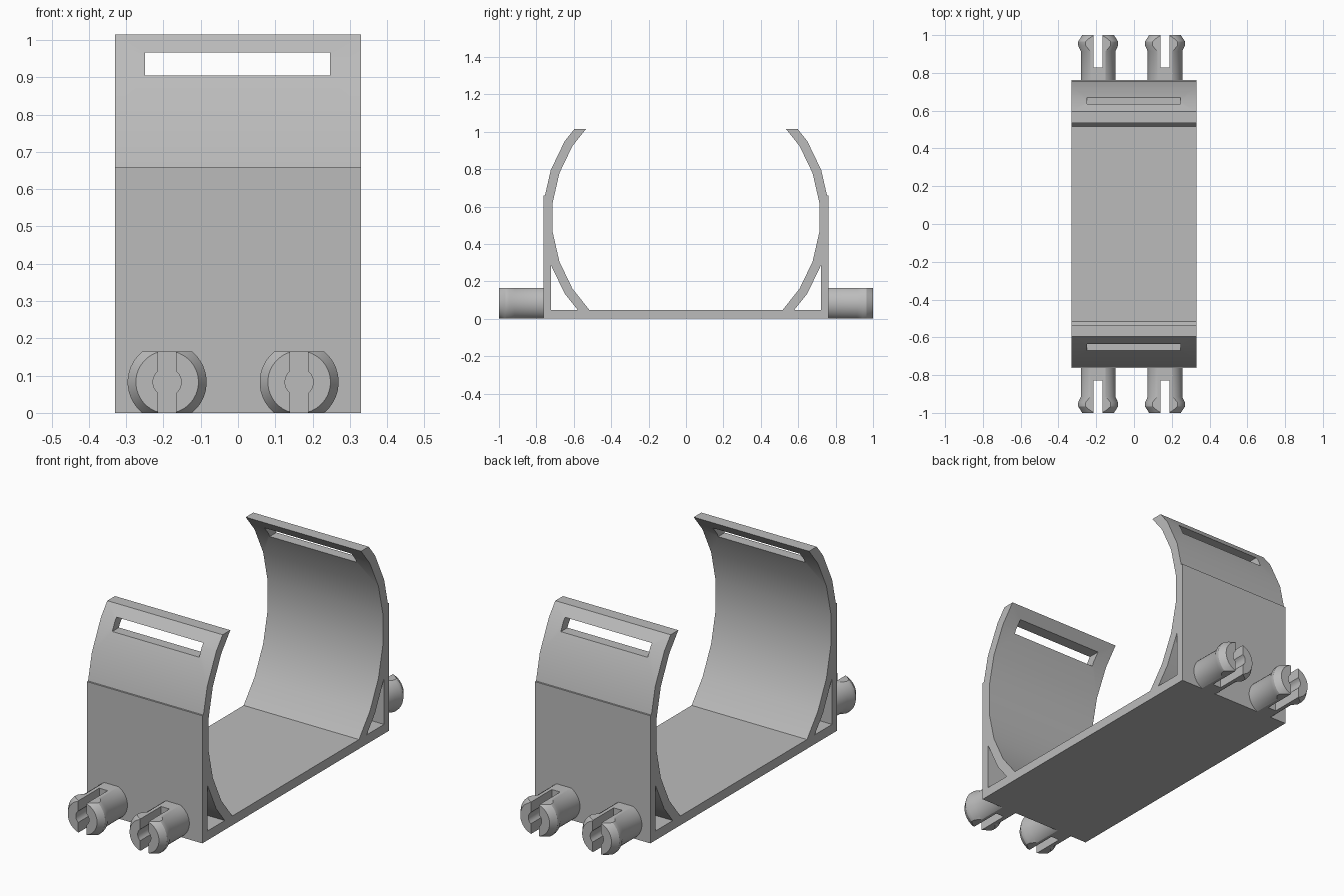
import bpy, bmesh, math

if "Cube" in bpy.data.objects:
    bpy.data.objects.remove(bpy.data.objects["Cube"])

grey = bpy.data.materials.new("plain grey")
grey.use_nodes = True
COLOUR = (0.5, 0.5, 0.5, 1)
grey.diffuse_color = COLOUR
grey.node_tree.nodes["Principled BSDF"].inputs["Base Color"].default_value = COLOUR

HALF_WIDTH, FLOOR, TOP = 0.33, 0.048, 1.015
WALL_OUT, WALL_IN, WALL_TOP = 0.763, 0.722, 0.66
INNER, OUTER, CENTRE_Z = 0.717, 0.766, 0.542
PEG_Z = 0.0825


def add_object(name, bm):
    bmesh.ops.recalc_face_normals(bm, faces=bm.faces[:])
    mesh = bpy.data.meshes.new(name)
    bm.to_mesh(mesh)
    bm.free()
    mesh.materials.append(grey)
    obj = bpy.data.objects.new(name, mesh)
    bpy.context.collection.objects.link(obj)
    return obj


def prism(name, outline, half_width):
    """Extrude a (y, z) outline along x."""
    bm = bmesh.new()
    face = bm.faces.new([bm.verts.new((-half_width, y, z)) for y, z in outline])
    grown = bmesh.ops.extrude_face_region(bm, geom=[face])["geom"]
    moved = [v for v in grown if isinstance(v, bmesh.types.BMVert)]
    bmesh.ops.translate(bm, verts=moved, vec=(2 * half_width, 0, 0))
    return add_object(name, bm)


def box(name, x, y, z):
    obj = prism(name, [(y[0], z[0]), (y[1], z[0]), (y[1], z[1]), (y[0], z[1])],
                (x[1] - x[0]) / 2)
    for v in obj.data.vertices:
        v.co.x += (x[0] + x[1]) / 2
    return obj


def lathe(name, x, profile, sides=40):
    """Closed turned solid along y from (y, radius) pairs."""
    bm = bmesh.new()
    rings = []
    for y, r in profile:
        angles = [math.tau * (i + 0.5) / sides for i in range(sides)]
        rings.append([bm.verts.new((x + r * math.cos(a), y, PEG_Z + r * math.sin(a)))
                      for a in angles])
    for a, b in zip(rings, rings[1:]):
        for i in range(sides):
            j = (i + 1) % sides
            bm.faces.new((a[i], a[j], b[j], b[i]))
    bm.faces.new(rings[0])
    bm.faces.new(rings[-1])
    return add_object(name, bm)


def boolean(obj, cutter, operation="DIFFERENCE"):
    cutter.hide_render = True
    mod = obj.modifiers.new("cut", "BOOLEAN")
    mod.operation, mod.solver, mod.object = operation, "EXACT", cutter
    bpy.context.view_layer.objects.active = obj
    bpy.ops.object.modifier_apply(modifier=mod.name)
    bpy.data.objects.remove(cutter)


def smooth(obj):
    bpy.ops.object.select_all(action="DESELECT")
    obj.select_set(True)
    bpy.context.view_layer.objects.active = obj
    bpy.ops.object.shade_smooth_by_angle(angle=math.radians(25))


def arc(radius, low, high):
    """Faceted arc as (y, z) points, clipped between two heights."""
    step = math.tau / 28
    pts = [(radius * math.cos(step * (k + 0.5)), CENTRE_Z + radius * math.sin(step * (k + 0.5)))
           for k in range(-5, 5)]

    def at(z):
        for (y0, z0), (y1, z1) in zip(pts, pts[1:]):
            if z0 <= z <= z1:
                return (y0 + (y1 - y0) * (z - z0) / (z1 - z0), z)

    return [at(low)] + [p for p in pts if low + 0.004 < p[1] < high - 0.004] + [at(high)]


# Cradle: floor, upright walls and curved arms in one section
half = [(WALL_OUT, 0), (WALL_OUT, WALL_TOP)]
half += arc(OUTER, WALL_TOP, TOP)
half += arc(INNER, FLOOR, TOP)[::-1]
cradle = prism("cradle", half + [(-y, z) for y, z in reversed(half)], HALF_WIDTH)

# Triangular openings between the walls and the arms
for side in (-1, 1):
    gap = [(WALL_IN, FLOOR)] + arc(OUTER, FLOOR, 0.288)
    boolean(cradle, prism("gusset_cutter", [(side * y, z) for y, z in gap], 0.5))

# Strap slots through both arms
boolean(cradle, box("slot_cutter", (-0.25, 0.247), (-1, 1), (0.905, 0.966)))
smooth(cradle)

# Split snap pegs, two on each end
PEG = [(0.75, 0.092), (0.915, 0.092), (0.945, 0.106), (0.966, 0.106), (1, 0.084)]
for side, end in ((-1, "front"), (1, "back")):
    for x, hand in ((-0.19, "right"), (0.164, "left")):
        peg = lathe(f"{end}_{hand}_peg", x, [(side * y, r) for y, r in PEG])
        boolean(peg, box("flat_cutter", (x - 0.2, x + 0.2), (-2, 2), (0, 2 * PEG_Z)),
                "INTERSECT")
        boolean(peg, lathe("bore_cutter", x, [(side * 0.828, 0.038), (side * 1.1, 0.038)], 24))
        boolean(peg, box("split_cutter", (x - 0.024, x + 0.024),
                         sorted((side * 0.828, side * 1.1)), (-0.1, 0.3)))
        smooth(peg)
